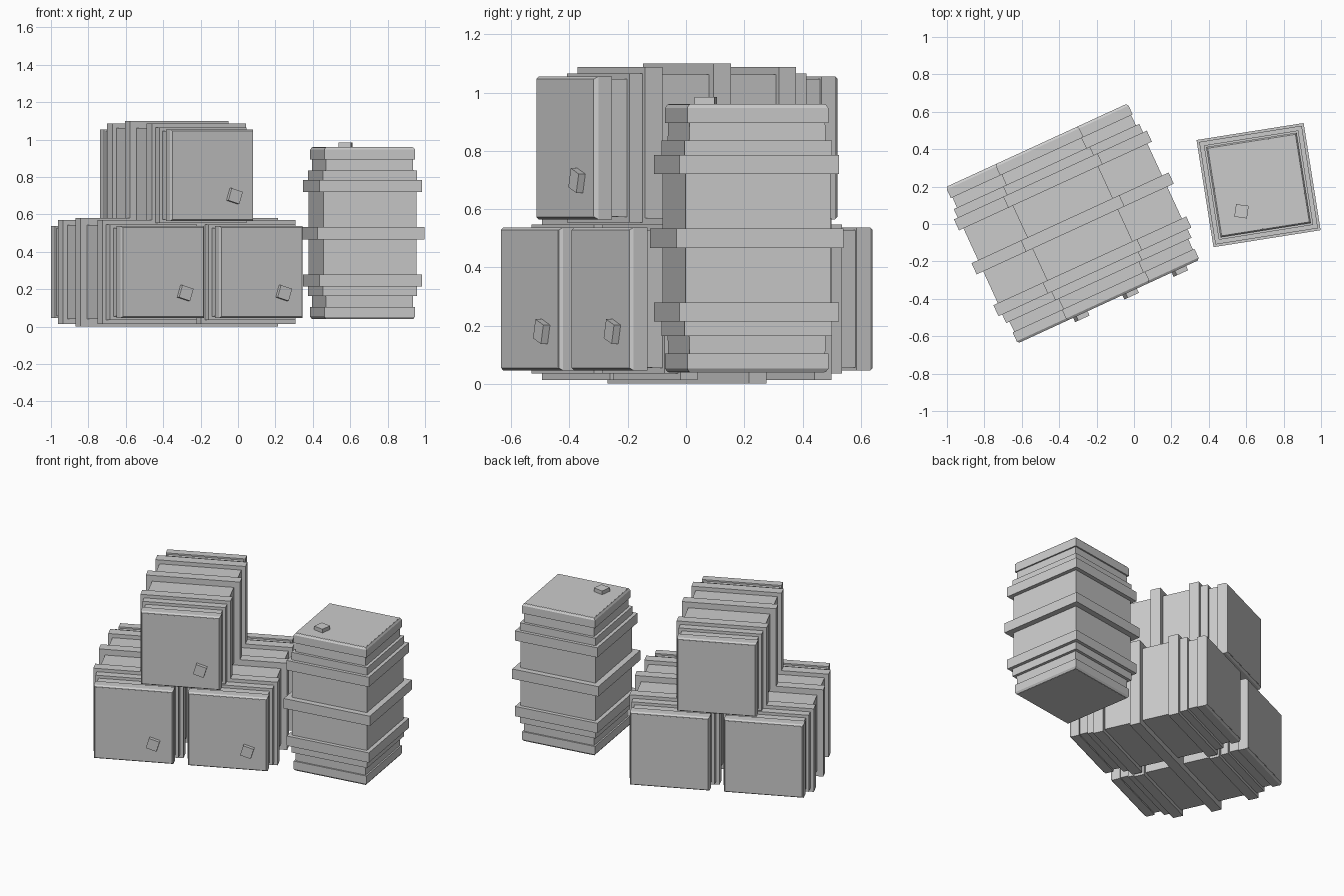
import bpy, bmesh
from math import radians, cos, sin
from mathutils import Matrix, Vector

if "Cube" in bpy.data.objects:
    bpy.data.objects.remove(bpy.data.objects["Cube"])


def square_loft(name, profile, mat):
    """Stack square cross-sections (height, side) along local z and cap both ends."""
    bm = bmesh.new()
    rings = []
    for h, s in profile:
        r = s / 2
        rings.append([bm.verts.new((x * r, y * r, h))
                      for x, y in ((-1, -1), (1, -1), (1, 1), (-1, 1))])
    for a, b in zip(rings, rings[1:]):
        for i in range(4):
            j = (i + 1) % 4
            bm.faces.new((a[i], a[j], b[j], b[i]))
    bm.faces.new(rings[0][::-1])
    bm.faces.new(rings[-1])
    me = bpy.data.meshes.new(name)
    bm.to_mesh(me)
    bm.free()
    ob = bpy.data.objects.new(name, me)
    ob.matrix_world = mat
    bpy.context.collection.objects.link(ob)
    return ob


def barrel(name, mat):
    # staved body, fuller in the middle
    square_loft(name + "_body", [(-0.46, 0.468), (-0.33, 0.474), (-0.25, 0.503),
                                 (0.25, 0.503), (0.33, 0.474), (0.46, 0.468)], mat)
    # middle hoop
    square_loft(name + "_middle_hoop", [(-0.033, 0.58), (0.033, 0.58)], mat)
    # mirrored hoops: wide hoop, thin collar, chamfered end rim
    for side, s in (("lower", -1), ("upper", 1)):
        for part, prof in (("hoop", [(0.22, 0.555), (0.285, 0.555)]),
                           ("collar", [(0.285, 0.511), (0.335, 0.511)]),
                           ("rim", [(0.395, 0.490), (0.447, 0.490), (0.459, 0.474)])):
            pts = sorted((h * s, w) for h, w in prof)
            square_loft(f"{name}_{side}_{part}", pts, mat)
    # small tilted bung on the top end
    bung = mat @ Matrix.Translation((-0.112, -0.124, 0.455)) @ Matrix.Rotation(radians(-17), 4, 'Z')
    square_loft(name + "_bung", [(0, 0.068), (0.03, 0.068)], bung)


# standing barrel
barrel("standing_barrel", Matrix.Translation((0.666, 0.208, 0.5)) @ Matrix.Rotation(radians(9), 4, 'Z'))

# stack of three lying barrels
yaw = radians(24.7)
across = Vector((cos(yaw), sin(yaw), 0))
front = Vector((sin(yaw), -cos(yaw), 0))
up = Vector((0, 0, 1))
orient = Matrix((up, -across, front)).transposed().to_4x4()
for name, offset, z in (("left_barrel", -0.29, 0.292),
                        ("right_barrel", 0.29, 0.292),
                        ("top_barrel", 0, 0.81)):
    centre = Vector((-0.328, 0.003, z)) + across * offset
    barrel(name, Matrix.Translation(centre) @ orient)
